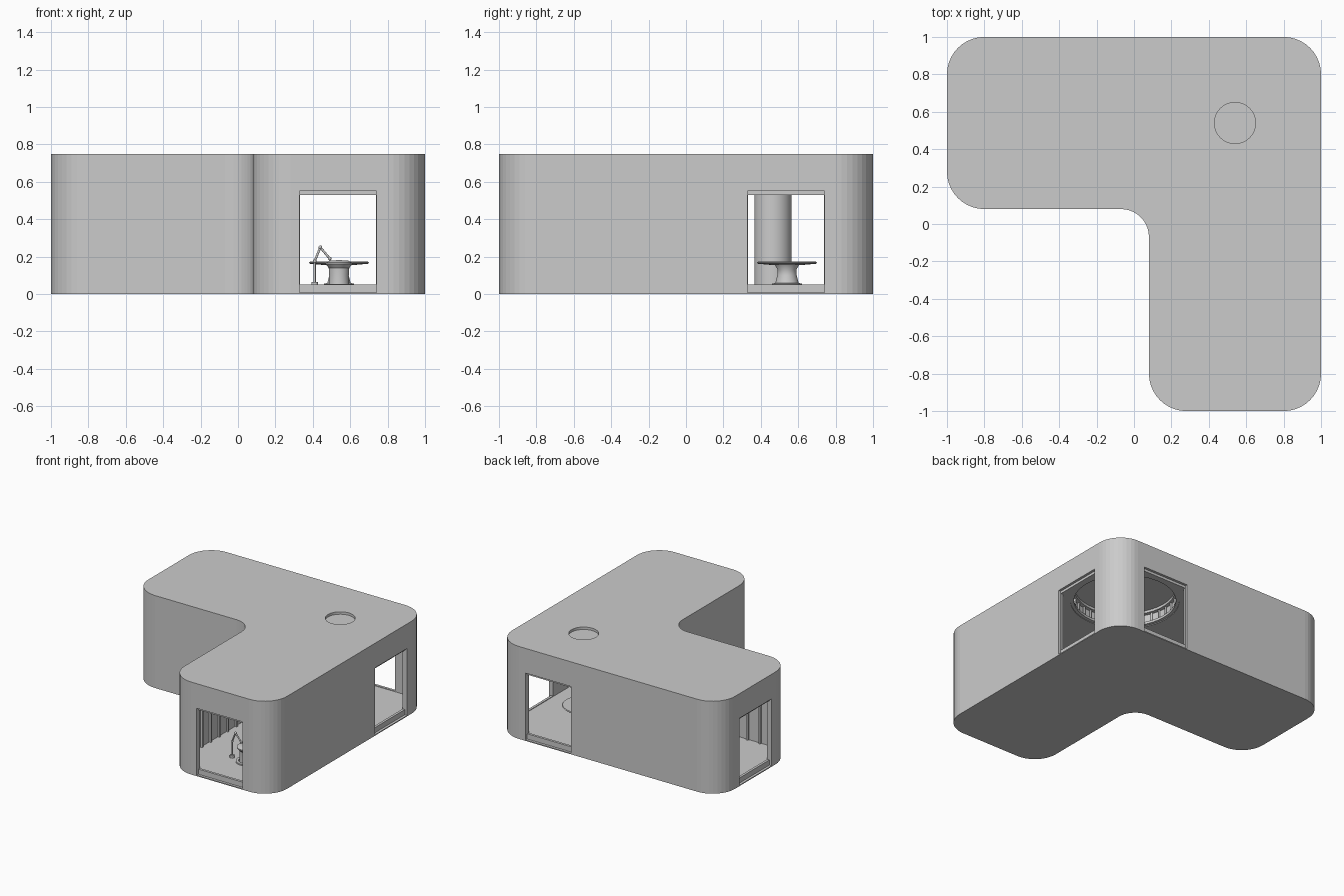
import bpy, bmesh, math
from mathutils import Vector

if "Cube" in bpy.data.objects:
    bpy.data.objects.remove(bpy.data.objects["Cube"])

C = 0.54                      # centre line of both wings
FLOOR, CEIL, TOP = 0.045, 0.535, 0.75


def finish(name, bm, smooth=False):
    bmesh.ops.recalc_face_normals(bm, faces=bm.faces)
    me = bpy.data.meshes.new(name)
    bm.to_mesh(me)
    bm.free()
    ob = bpy.data.objects.new(name, me)
    bpy.context.collection.objects.link(ob)
    if smooth:
        bpy.ops.object.select_all(action='DESELECT')
        ob.select_set(True)
        bpy.context.view_layer.objects.active = ob
        bpy.ops.object.shade_smooth_by_angle(angle=math.radians(35))
    return ob


def rounded(points, segs=10):
    """Round every (x, y, radius) corner of a right-angled outline."""
    out, n = [], len(points)
    for i, (x, y, r) in enumerate(points):
        p = Vector((x, y))
        a = (Vector(points[i - 1][:2]) - p).normalized()
        b = (Vector(points[(i + 1) % n][:2]) - p).normalized()
        for k in range(segs + 1):
            t = k / segs * math.pi / 2
            out.append(p + r * (a * (1 - math.sin(t)) + b * (1 - math.cos(t))))
    return out


def l_outline(t):
    """L-shaped plan, moved inward by t."""
    lo, hi, inn, r = -1 + t, 1 - t, 0.08 + t, 0.2 - t
    return rounded([(lo, inn, r), (inn, inn, 0.15 + t), (inn, lo, r),
                    (hi, lo, r), (hi, hi, r), (lo, hi, r)])


def prism(name, outline, z0, z1):
    bm = bmesh.new()
    f = bm.faces.new([bm.verts.new((p[0], p[1], z0)) for p in outline])
    up = bmesh.ops.extrude_face_region(bm, geom=[f])['geom']
    bmesh.ops.translate(bm, vec=(0, 0, z1 - z0),
                        verts=[v for v in up if isinstance(v, bmesh.types.BMVert)])
    return finish(name, bm)


def box(name, x0, x1, y0, y1, z0, z1):
    return prism(name, [(x0, y0), (x1, y0), (x1, y1), (x0, y1)], z0, z1)


def lathe(name, x, y, profile, segs=48, closed=False):
    """Turn an (r, z) profile about a vertical axis."""
    bm = bmesh.new()
    vs = [bm.verts.new((x + r, y, z)) for r, z in profile]
    pairs = list(zip(vs, vs[1:])) + ([(vs[-1], vs[0])] if closed else [])
    es = [bm.edges.new(p) for p in pairs]
    bmesh.ops.spin(bm, geom=vs + es, cent=(x, y, 0), axis=(0, 0, 1),
                   angle=math.tau, steps=segs, use_duplicate=False)
    bmesh.ops.remove_doubles(bm, verts=bm.verts, dist=1e-5)
    return finish(name, bm, True)


def cut(target, cutter):
    m = target.modifiers.new('cut', 'BOOLEAN')
    m.operation, m.solver, m.object = 'DIFFERENCE', 'EXACT', cutter
    bpy.context.view_layer.objects.active = target
    bpy.ops.object.modifier_apply(modifier=m.name)
    bpy.data.objects.remove(cutter)


def circle(r, segs=48):
    return [(C + r * math.cos(math.tau * i / segs), C + r * math.sin(math.tau * i / segs))
            for i in range(segs)]


def rod(name, a, b, r):
    a, b = Vector(a), Vector(b)
    bm = bmesh.new()
    bmesh.ops.create_cone(bm, cap_ends=True, segments=12, radius1=r, radius2=r,
                          depth=(b - a).length)
    q = (b - a).to_track_quat('Z', 'Y')
    for v in bm.verts:
        v.co = q @ v.co + (a + b) / 2
    return finish(name, bm, True)


# Building shell: hollow rooms, ceiling dome, roof recess
shell = prism('building_shell', l_outline(0), 0, TOP)
cut(shell, prism('room', l_outline(0.04), FLOOR, CEIL))
cut(shell, prism('dome_recess', circle(0.40), CEIL - 0.05, 0.65))
cut(shell, prism('roof_recess', circle(0.11), 0.73, 0.8))

# Four doorways: a shallow outer rebate and a through opening
for s in (-1, 1):
    for x_side in (True, False):
        for a, b, z0, z1 in ((0.98, 1.1, 0.008, 0.55), (0.9, 1.1, 0.05, 0.53)):
            w = sorted((s * a, s * b))
            span = (0.33, 0.74) if b - a < 0.15 else (0.331, 0.739)
            xy = (*w, *span) if x_side else (*span, *w)
            cut(shell, box('door_cutter', *xy, z0, z1))

# Ceiling light ring with upright dividers
lathe('ceiling_ring_lower', C, C, [(0.375, 0.54), (0.41, 0.54), (0.41, 0.56), (0.375, 0.56)], 64, True)
lathe('ceiling_ring_upper', C, C, [(0.37, 0.63), (0.40, 0.63), (0.40, 0.65), (0.37, 0.65)], 64, True)
for i in range(36):
    a = math.tau * i / 36
    x, y = C + 0.391 * math.cos(a), C + 0.391 * math.sin(a)
    rod('ring_divider', (x, y, 0.55), (x, y, 0.64), 0.008)

# Wall ribs, the same along both wings
for i in range(7):
    p = -0.76 + i * 0.11
    for near, far in ((0.119, 0.135), (0.945, 0.961)):
        box('wall_rib', near, far, p, p + 0.015, FLOOR, CEIL)
        box('wall_rib', p, p + 0.015, near, far, FLOOR, CEIL)

# Round table under the dome
lathe('table_pedestal', C, C, [(0, FLOOR), (0.08, FLOOR), (0.08, 0.055), (0.062, 0.06),
                               (0.052, 0.1), (0.05, 0.13), (0.065, 0.155), (0, 0.155)])
lathe('table_top', C, C, [(0, 0.152), (0.08, 0.155), (0.155, 0.162), (0.16, 0.168),
                          (0.155, 0.173), (0, 0.173)])

# Floor-to-ceiling column in the left wing
lathe('column', -0.6, 0.465, [(0, FLOOR), (0.1, FLOOR), (0.1, CEIL), (0, CEIL)])

# Work stool in the front wing
SY = -0.66
lathe('stool', C, SY, [(0, FLOOR), (0.055, FLOOR), (0.052, 0.1), (0.055, 0.14), (0.072, 0.16),
                       (0.072, 0.168), (0.05, 0.178), (0, 0.182)])
lathe('stool_foot_ring', C, SY, [(0.06, FLOOR), (0.08, FLOOR), (0.08, 0.055), (0.06, 0.055)], 48, True)

# Jointed arm standing beside the stool
lathe('arm_base', 0.41, SY, [(0, FLOOR), (0.018, FLOOR), (0.018, 0.065), (0, 0.065)], 20)
joints = [(0.41, SY, 0.06), (0.41, SY, 0.175), (0.44, SY, 0.25), (0.49, SY, 0.19)]
for i, (a, b) in enumerate(zip(joints, joints[1:])):
    rod('arm_link', a, b, 0.006)
    bm = bmesh.new()
    bmesh.ops.create_uvsphere(bm, u_segments=12, v_segments=8, radius=0.01)
    bmesh.ops.translate(bm, verts=bm.verts, vec=b)
    finish('arm_joint', bm, True)
